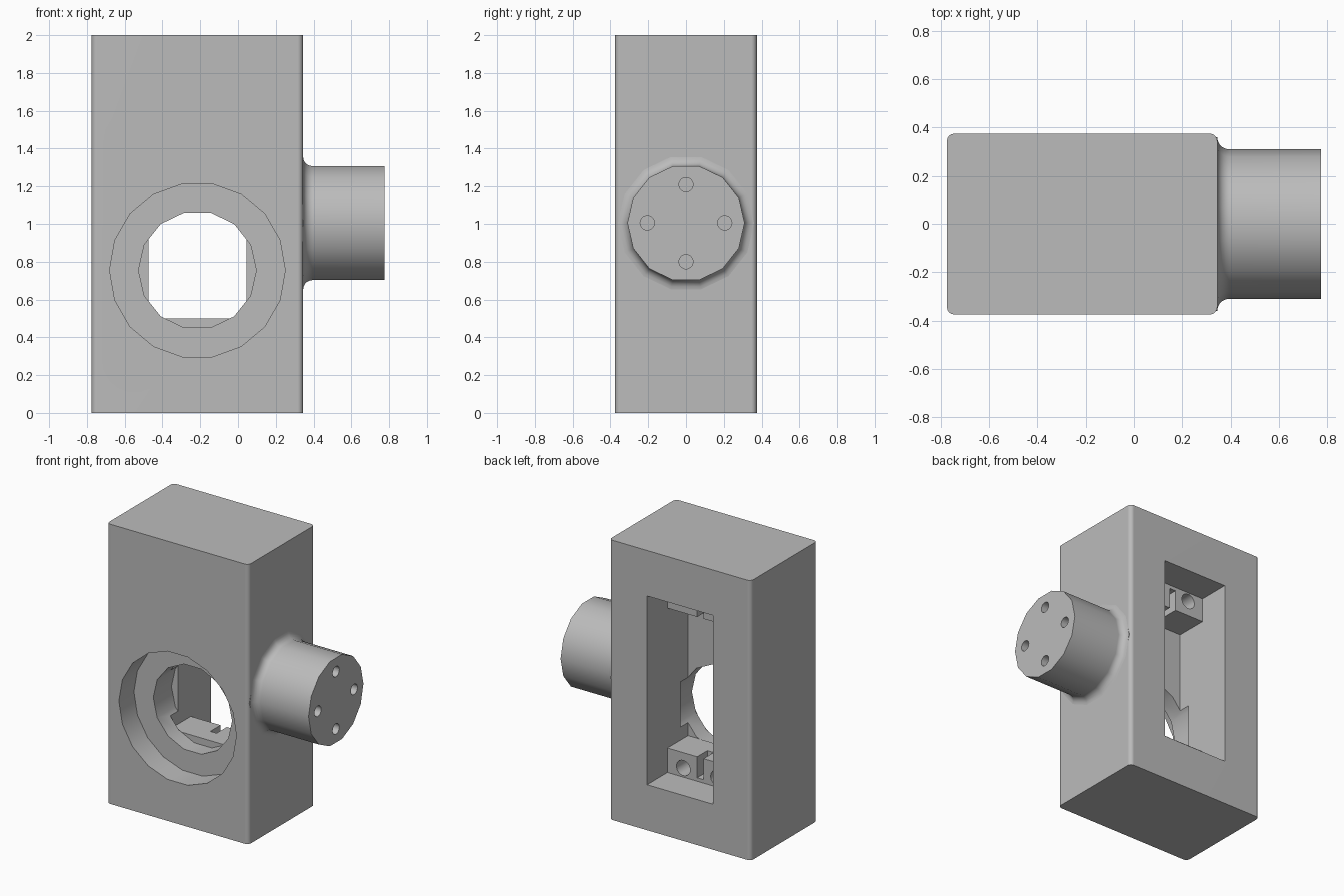
import bpy, bmesh, math
from mathutils import Matrix, Vector

cube = bpy.data.objects.get("Cube")
if cube:
    bpy.data.objects.remove(cube, do_unlink=True)

grey = bpy.data.materials.new("plain grey")
grey.use_nodes = True
grey.diffuse_color = (0.5, 0.5, 0.5, 1)
grey.node_tree.nodes["Principled BSDF"].inputs["Base Color"].default_value = (0.5, 0.5, 0.5, 1)

# Main dimensions
LEFT, RIGHT, HALF_DEPTH, HEIGHT = -0.775, 0.345, 0.375, 2.0
MID_X = (LEFT + RIGHT) / 2
CAV_X = 0.26            # half width of the cavity
CAV_LOW, CAV_HIGH, CAV_FRONT = 0.325, 1.675, -0.087
BLOCK_BACK, BLOCK_H = 0.145, 0.175


def finish(name, bm):
    bmesh.ops.recalc_face_normals(bm, faces=bm.faces)
    mesh = bpy.data.meshes.new(name)
    bm.to_mesh(mesh)
    bm.free()
    mesh.materials.append(grey)
    obj = bpy.data.objects.new(name, mesh)
    bpy.context.collection.objects.link(obj)
    return obj


def box(name, low, high):
    bm = bmesh.new()
    low, high = Vector(low), Vector(high)
    size = high - low
    bmesh.ops.create_cube(bm, size=1)
    bmesh.ops.transform(bm, verts=bm.verts,
                        matrix=Matrix.Translation((low + high) / 2) @ Matrix.Diagonal((*size, 1)))
    return finish(name, bm)


def lathe(name, axis, centre, profile, sides):
    """Closed solid of (position, radius) rings along axis 'x' or 'y'."""
    bm = bmesh.new()
    rings = []
    for pos, r in profile:
        ring = []
        for i in range(sides):
            a = math.tau * i / sides
            u, v = r * math.cos(a), r * math.sin(a)
            p = (pos, centre[0] + u, centre[1] + v) if axis == "x" else (centre[0] + u, pos, centre[1] + v)
            ring.append(bm.verts.new(p))
        rings.append(ring)
    for a, b in zip(rings, rings[1:]):
        for i in range(sides):
            j = (i + 1) % sides
            bm.faces.new((a[i], a[j], b[j], b[i]))
    bm.faces.new(rings[0])
    bm.faces.new(rings[-1])
    return finish(name, bm)


def activate(obj):
    bpy.ops.object.select_all(action="DESELECT")
    obj.select_set(True)
    bpy.context.view_layer.objects.active = obj


def cut(obj, cutters):
    activate(obj)
    for c in cutters:
        c.hide_render = True
        mod = obj.modifiers.new("cut", "BOOLEAN")
        mod.operation, mod.solver, mod.object = "DIFFERENCE", "EXACT", c
        bpy.ops.object.modifier_apply(modifier=mod.name)
        bpy.data.objects.remove(c, do_unlink=True)


def smooth(obj):
    activate(obj)
    bpy.ops.object.shade_smooth_by_angle(angle=math.radians(32))
    mod = obj.modifiers.new("flat faces", "WEIGHTED_NORMAL")
    mod.keep_sharp = True


# Housing with rounded upright edges
housing = box("housing", (LEFT, -HALF_DEPTH, 0), (RIGHT, HALF_DEPTH, HEIGHT))
bm = bmesh.new()
bm.from_mesh(housing.data)
upright = [e for e in bm.edges if abs(e.verts[0].co.z - e.verts[1].co.z) > 1]
bmesh.ops.bevel(bm, geom=upright, offset=0.03, segments=4, profile=0.5, affect="EDGES")
bm.to_mesh(housing.data)
bm.free()

# Rear cavity and stepped front bore
bore = (MID_X, 0.755)
cut(housing, [
    box("cavity_cutter", (MID_X - CAV_X, CAV_FRONT, CAV_LOW), (MID_X + CAV_X, 0.5, CAV_HIGH)),
    lathe("wide_bore_cutter", "y", bore, [(-0.5, 0.465), (-0.205, 0.465)], 18),
    lathe("narrow_bore_cutter", "y", bore, [(-0.4, 0.312), (0, 0.312)], 14),
])
smooth(housing)

# Mounting blocks at the bottom and top of the cavity
for name, low, high, side in (("lower_block", CAV_LOW, CAV_LOW + BLOCK_H, 1),
                              ("upper_block", CAV_HIGH - BLOCK_H, CAV_HIGH, -1)):
    block = box(name, (MID_X - CAV_X, CAV_FRONT, low), (MID_X + CAV_X, BLOCK_BACK, high))
    mid = 1 - side * 0.61
    slot_z = sorted((1 - side * 0.65, 1 - side * 0.4))
    cutters = [box("slot_cutter", (MID_X - 0.025, 0.03, slot_z[0]), (MID_X + 0.025, 0.3, slot_z[1]))]
    for s in (-1, 1):
        cutters.append(lathe("screw_hole_cutter", "y", (MID_X + s * 0.135, mid),
                             [(-0.03, 0.055), (0.3, 0.055)], 14))
    cut(block, cutters)
    smooth(block)

# Side boss with a fillet at its foot and four screw holes
R, F = 0.31, 0.05
profile = [(RIGHT - 0.005, R + F)]
for i in range(6):
    a = math.radians(18 * i)
    profile.append((RIGHT + F * (1 - math.cos(a)), R + F * (1 - math.sin(a))))
profile.append((0.775, R))
boss = lathe("side_boss", "x", (0, 1.005), profile, 14)
cut(boss, [lathe("boss_hole_cutter", "x", (0.205 * dy, 1.005 + 0.205 * dz), [(0.55, 0.038), (0.9, 0.038)], 14)
           for dy, dz in ((1, 0), (-1, 0), (0, 1), (0, -1))])
smooth(boss)
